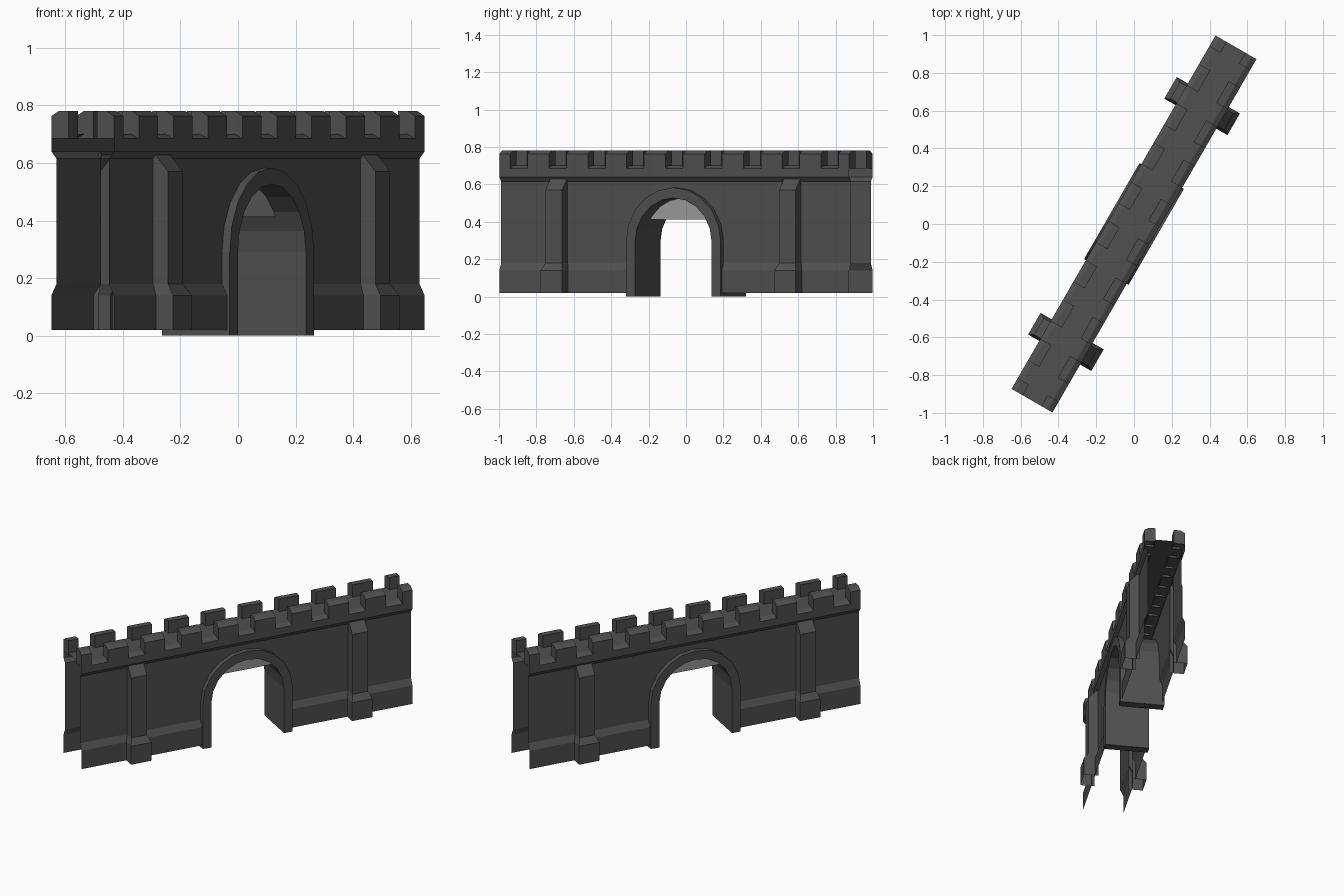
import bpy, bmesh, math

cube = bpy.data.objects.get("Cube")
if cube:
    bpy.data.objects.remove(cube)


def material(name, value):
    mat = bpy.data.materials.new(name)
    mat.use_nodes = True
    colour = (value, value, value, 1)
    mat.diffuse_color = colour
    mat.node_tree.nodes["Principled BSDF"].inputs["Base Color"].default_value = colour
    return mat


STONE = material("dark stone", 0.08)
GATE = material("pale grey", 0.33)

HALF = 1.08                    # half length of the wall
BASE, BODY = 0.125, 0.105      # distance of the wall faces from the centre line
SPRING = 0.29                  # height where the arch starts to curve
INNER, OUTER, CUT = 0.237, 0.293, 0.265
SILL = 0.685


def face(bm, points):
    """Add a face from (along, outward, up) points; outward is local -y."""
    bm.faces.new([bm.verts.new((u, -n, z)) for u, n, z in points])


def sweep(bm, profile, u0, u1, caps=False):
    """Run an (outward, up) profile along the wall."""
    for (n0, z0), (n1, z1) in zip(profile, profile[1:]):
        face(bm, [(u0, n0, z0), (u1, n0, z0), (u1, n1, z1), (u0, n1, z1)])
    if caps:
        face(bm, [(u1, n, z) for n, z in profile])
        face(bm, [(u0, n, z) for n, z in reversed(profile)])


def arc(radius, start=0.0, steps=5):
    angles = [start + (math.pi / 2 - start) * i / steps for i in range(steps + 1)]
    return [(radius * math.cos(a), SPRING + radius * math.sin(a)) for a in angles]


def finish(name, bm, mat):
    """Make the object from one quarter, mirrored along and across the wall."""
    bmesh.ops.remove_doubles(bm, verts=bm.verts, dist=0.0001)
    mesh = bpy.data.meshes.new(name)
    bm.to_mesh(mesh)
    bm.free()
    mesh.materials.append(mat)
    obj = bpy.data.objects.new(name, mesh)
    bpy.context.collection.objects.link(obj)
    obj.rotation_euler.z = math.radians(60)
    mirror = obj.modifiers.new("Mirror", 'MIRROR')
    mirror.use_axis = (True, True, False)
    return obj


# Hollow wall skins, open at the ends, under the wall and behind the buttresses
bm = bmesh.new()
wall = [(BASE, 0.02), (BASE, 0.14), (BODY, 0.18), (BODY, 0.615)]
sweep(bm, wall, CUT, 0.67)
sweep(bm, wall, 0.77, HALF)
curve = arc(CUT)
for (u0, z0), (u1, z1) in zip(curve, curve[1:]):
    face(bm, [(u1, BODY, z1), (u0, BODY, z0), (u0, BODY, 0.615), (u1, BODY, 0.615)])
finish("wall_skins", bm, STONE)

# Cornice, sloping sills and walkway
bm = bmesh.new()
sweep(bm, [(BODY, 0.615), (BASE, 0.64), (BASE, SILL), (0.095, 0.7), (0, 0.7)], 0, HALF)
finish("walkway", bm, STONE)

# Merlons with a chamfered outer edge; the end ones are half length
bm = bmesh.new()
merlon = [(BASE, SILL), (BASE, 0.763), (0.097, 0.78), (0.057, 0.78), (0.057, SILL)]
pitch = HALF * 2 / 9
for i in range(5):
    centre = pitch * (i + 0.5)
    sweep(bm, merlon, centre - 0.066, min(centre + 0.066, HALF), caps=True)
finish("merlons", bm, STONE)

# Buttresses: a wide foot, a narrower shaft and a sloping head
bm = bmesh.new()
levels = [(0.066, 0.193, 0.02), (0.066, 0.193, 0.14),
          (0.051, 0.165, 0.18), (0.051, 0.165, 0.57)]
mid = 0.721
for (w0, n0, z0), (w1, n1, z1) in zip(levels, levels[1:]):
    face(bm, [(mid - w0, n0, z0), (mid + w0, n0, z0), (mid + w1, n1, z1), (mid - w1, n1, z1)])
    face(bm, [(mid + w0, n0, z0), (mid + w0, BODY, z0), (mid + w1, BODY, z1), (mid + w1, n1, z1)])
    face(bm, [(mid - w0, BODY, z0), (mid - w0, n0, z0), (mid - w1, n1, z1), (mid - w1, BODY, z1)])
w, n, z = levels[-1]
head = 0.64
face(bm, [(mid - w, n, z), (mid + w, n, z), (mid + w, BODY, head), (mid - w, BODY, head)])
face(bm, [(mid + w, n, z), (mid + w, BODY, z), (mid + w, BODY, head)])
face(bm, [(mid - w, BODY, z), (mid - w, n, z), (mid - w, BODY, head)])
finish("buttresses", bm, STONE)

# Archway lining that stands proud of the wall on both sides
bm = bmesh.new()
front = 0.136
inside = [(INNER, 0)] + arc(INNER)
outside = [(OUTER, 0)] + arc(OUTER)
for (a, za), (b, zb), (c, zc), (d, zd) in zip(inside, inside[1:], outside, outside[1:]):
    face(bm, [(a, front, za), (c, front, zc), (d, front, zd), (b, front, zb)])
    face(bm, [(a, 0, za), (a, front, za), (b, front, zb), (b, 0, zb)])
    face(bm, [(c, front, zc), (c, 0, zc), (d, 0, zd), (d, front, zd)])
face(bm, [(INNER, 0, 0), (OUTER, 0, 0), (OUTER, front, 0), (INNER, front, 0)])
finish("archway", bm, STONE)

# Raised gate filling the top of the arch
bm = bmesh.new()
low, depth = 0.412, 0.034
rim = arc(INNER, math.asin((low - SPRING) / INNER))
face(bm, [(0, depth, low)] + [(u, depth, z) for u, z in rim])
edge = rim[0][0]
face(bm, [(0, 0, low), (edge, 0, low), (edge, depth, low), (0, depth, low)])
finish("raised_gate", bm, GATE)
